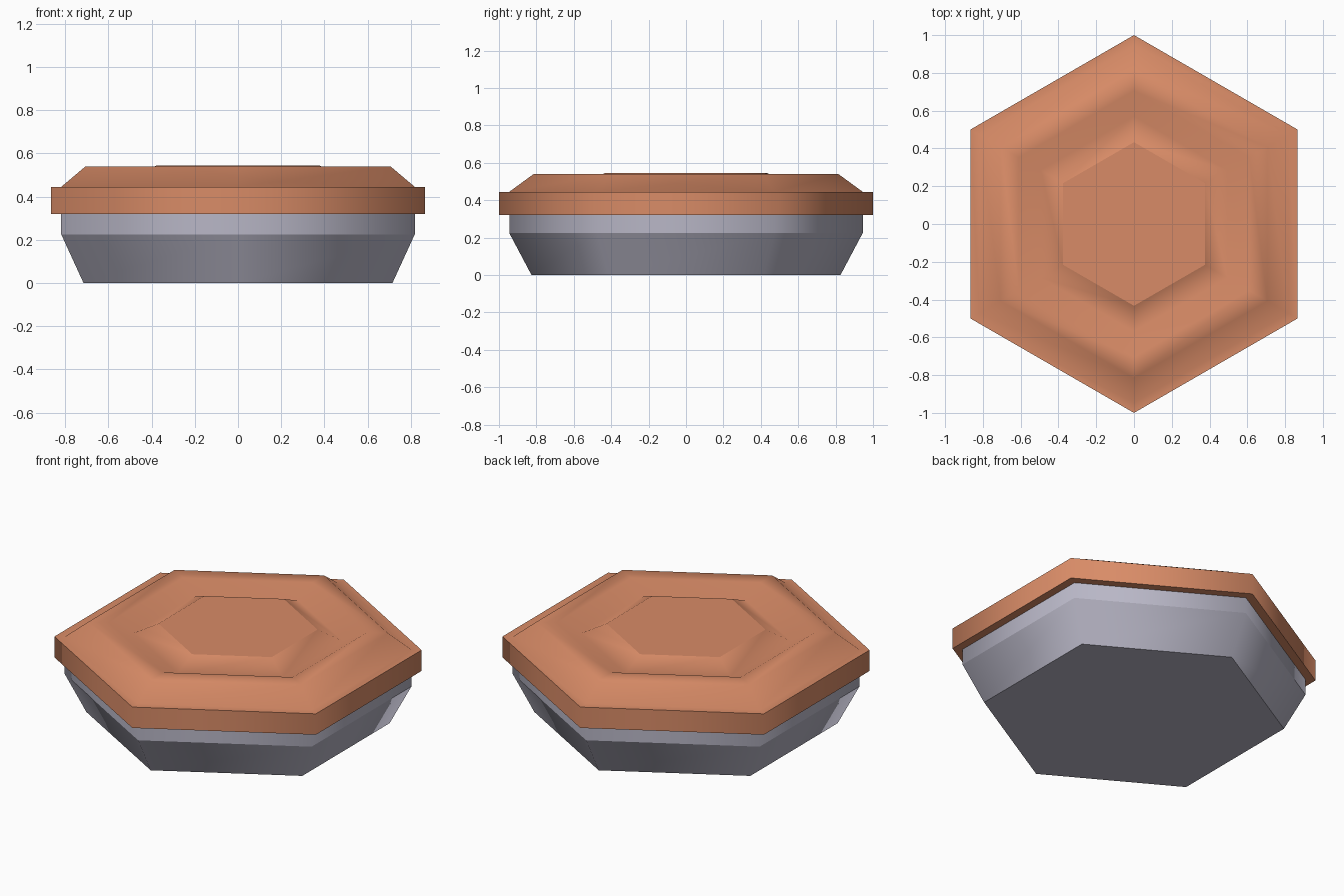
import bpy, bmesh
from math import sin, cos, pi

cube = bpy.data.objects.get("Cube")
if cube:
    bpy.data.objects.remove(cube, do_unlink=True)


def material(name, color):
    mat = bpy.data.materials.new(name)
    mat.use_nodes = True
    mat.diffuse_color = color
    bsdf = next(n for n in mat.node_tree.nodes if n.type == 'BSDF_PRINCIPLED')
    bsdf.inputs["Base Color"].default_value = color
    return mat


def hex_part(name, profile, sharp_rings, mat):
    """Stack hexagon rings from (corner radius, height) points and cap both ends."""
    bm = bmesh.new()
    rings = [[bm.verts.new((r * cos(pi / 2 + k * pi / 3),
                            r * sin(pi / 2 + k * pi / 3), z))
              for k in range(6)] for r, z in profile]
    for low, high in zip(rings, rings[1:]):
        for k in range(6):
            n = (k + 1) % 6
            bm.faces.new((low[k], low[n], high[n], high[k])).smooth = True
    bm.faces.new(rings[0][::-1])
    bm.faces.new(rings[-1])
    bmesh.ops.recalc_face_normals(bm, faces=bm.faces)
    # Keep creases crisp at the chosen rings
    for i in sharp_rings:
        for k in range(6):
            bm.edges.get((rings[i][k], rings[i][(k + 1) % 6])).smooth = False
    mesh = bpy.data.meshes.new(name)
    bm.to_mesh(mesh)
    bm.free()
    mesh.materials.append(mat)
    obj = bpy.data.objects.new(name, mesh)
    bpy.context.collection.objects.link(obj)
    return obj


copper = material("copper orange", (0.69, 0.26, 0.135, 1))
steel = material("pale steel", (0.48, 0.47, 0.565, 1))

# Tapered base with a short upright collar
hex_part("base", [(0.826, 0), (0.945, 0.225), (0.945, 0.32)], (0, 1, 2), steel)

# Lid: upright rim, ledge, bevel, flat ring, V groove and raised centre
hex_part("lid", [(1, 0.32), (1, 0.445), (0.945, 0.445), (0.815, 0.54),
                 (0.705, 0.54), (0.57, 0.482), (0.433, 0.545)],
         (0, 1, 6), copper)
